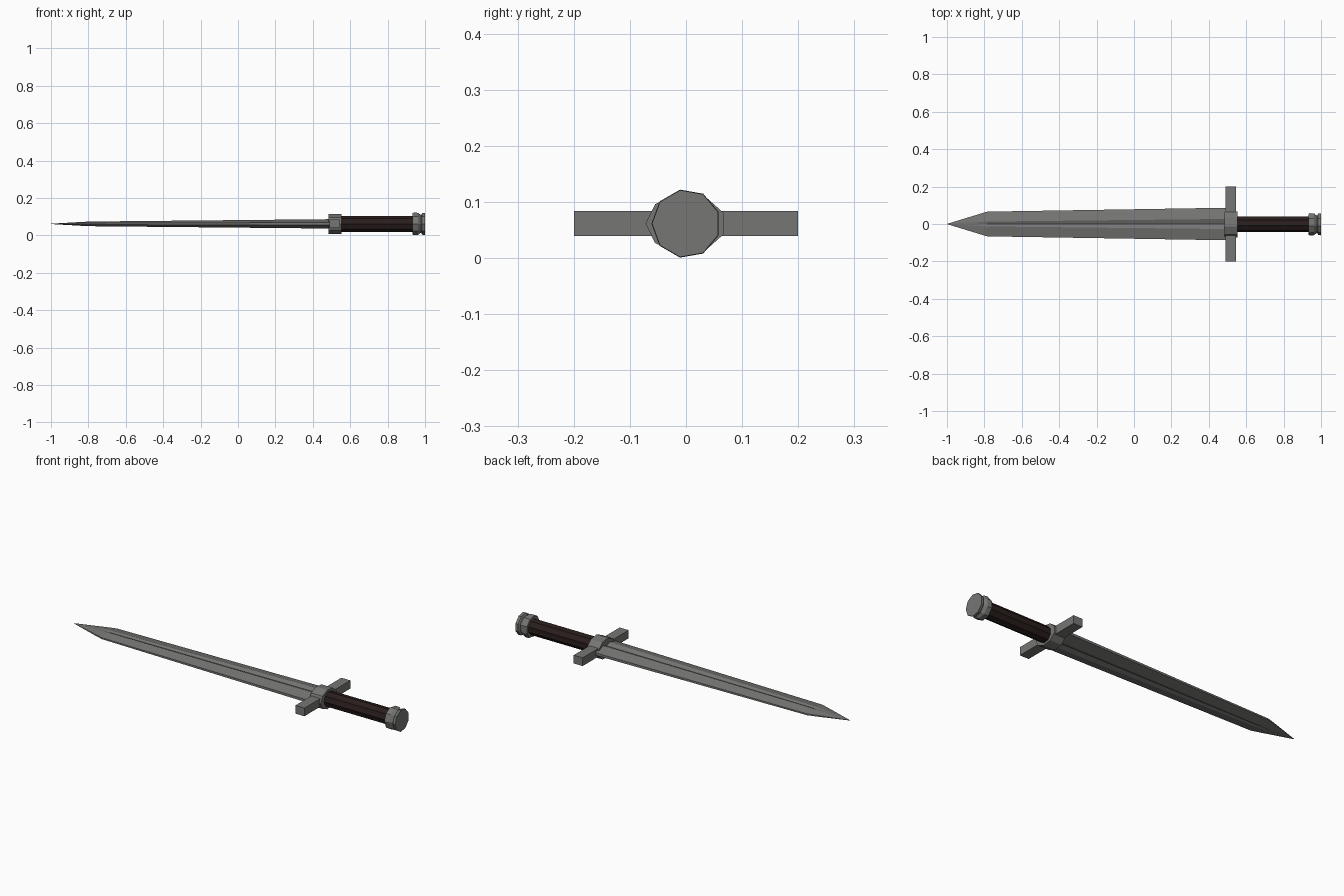
import bpy, bmesh, math

if "Cube" in bpy.data.objects:
    bpy.data.objects.remove(bpy.data.objects["Cube"])

CZ = 0.0612  # height of the sword's long axis


def material(name, rgb):
    m = bpy.data.materials.new(name)
    m.diffuse_color = (*rgb, 1)
    m.use_nodes = True
    m.node_tree.nodes["Principled BSDF"].inputs["Base Color"].default_value = m.diffuse_color
    return m


STEEL = material("grey_steel", (0.18, 0.18, 0.175))
LEATHER = material("dark_brown_leather", (0.022, 0.013, 0.012))


def loft(name, sections, mat):
    """Skin (x, [(y, z), ...]) sections along the x axis and cap both ends."""
    bm = bmesh.new()
    rings = [[bm.verts.new((x, y, CZ + z)) for y, z in pts] for x, pts in sections]
    n = len(rings[0])
    for a, b in zip(rings, rings[1:]):
        for i in range(n):
            j = (i + 1) % n
            bm.faces.new((a[i], a[j], b[j], b[i]))
    bm.faces.new(rings[0][::-1])
    bm.faces.new(rings[-1])
    bmesh.ops.remove_doubles(bm, verts=bm.verts, dist=1e-5)
    bmesh.ops.recalc_face_normals(bm, faces=bm.faces)
    me = bpy.data.meshes.new(name)
    bm.to_mesh(me)
    bm.free()
    me.materials.append(mat)
    ob = bpy.data.objects.new(name, me)
    bpy.context.collection.objects.link(ob)
    return ob


def polygon(n, ry, rz, flute=1.0):
    """Regular n-gon with a corner towards -y; flute scales every other corner."""
    pts = []
    for i in range(n):
        a = math.pi + 2 * math.pi * i / n
        k = flute if i % 2 else 1.0
        pts.append((ry * k * math.cos(a), rz * k * math.sin(a)))
    return pts


def blade_section(w, e, g, t, d):
    """Edge (w, e), fuller rim (g, t) and fuller floor (0, d), mirrored."""
    top = [(w, e), (g, t), (0, d), (-g, t), (-w, e)]
    return top + [(y, -z) for y, z in reversed(top)]


# Blade: tapering, fullered, with a pointed tip
loft("blade", [
    (0.50, blade_section(0.087, 0.007, 0.027, 0.025, 0.014)),
    (-0.785, blade_section(0.066, 0.004, 0.013, 0.0125, 0.008)),
    (-0.835, blade_section(0.051, 0.0035, 0.011, 0.0105, 0.0095)),
    (-0.998, blade_section(0.001, 0.0008, 0.0005, 0.001, 0.001)),
    (-1.0, blade_section(0.0002, 0.0002, 0.0001, 0.0002, 0.0002)),
], STEEL)

# Cross guard bar
bar = [(0.2, 0.0225), (-0.2, 0.0225), (-0.2, -0.0225), (0.2, -0.0225)]
loft("cross_guard", [(0.49, bar), (0.545, bar)], STEEL)

# Collar around the middle of the guard
collar = polygon(9, 0.072, 0.054)
loft("guard_collar", [(0.484, collar), (0.554, collar)], STEEL)

# Fluted leather grip
grip = polygon(18, 0.043, 0.043, 0.92)
loft("grip", [(0.55, grip), (0.94, grip)], LEATHER)

# Waisted pommel
loft("pommel", [(x, polygon(9, r, r)) for x, r in
                [(0.932, 0.057), (0.94, 0.0615), (0.962, 0.060),
                 (0.979, 0.047), (0.985, 0.059), (1.0, 0.0605)]], STEEL)
